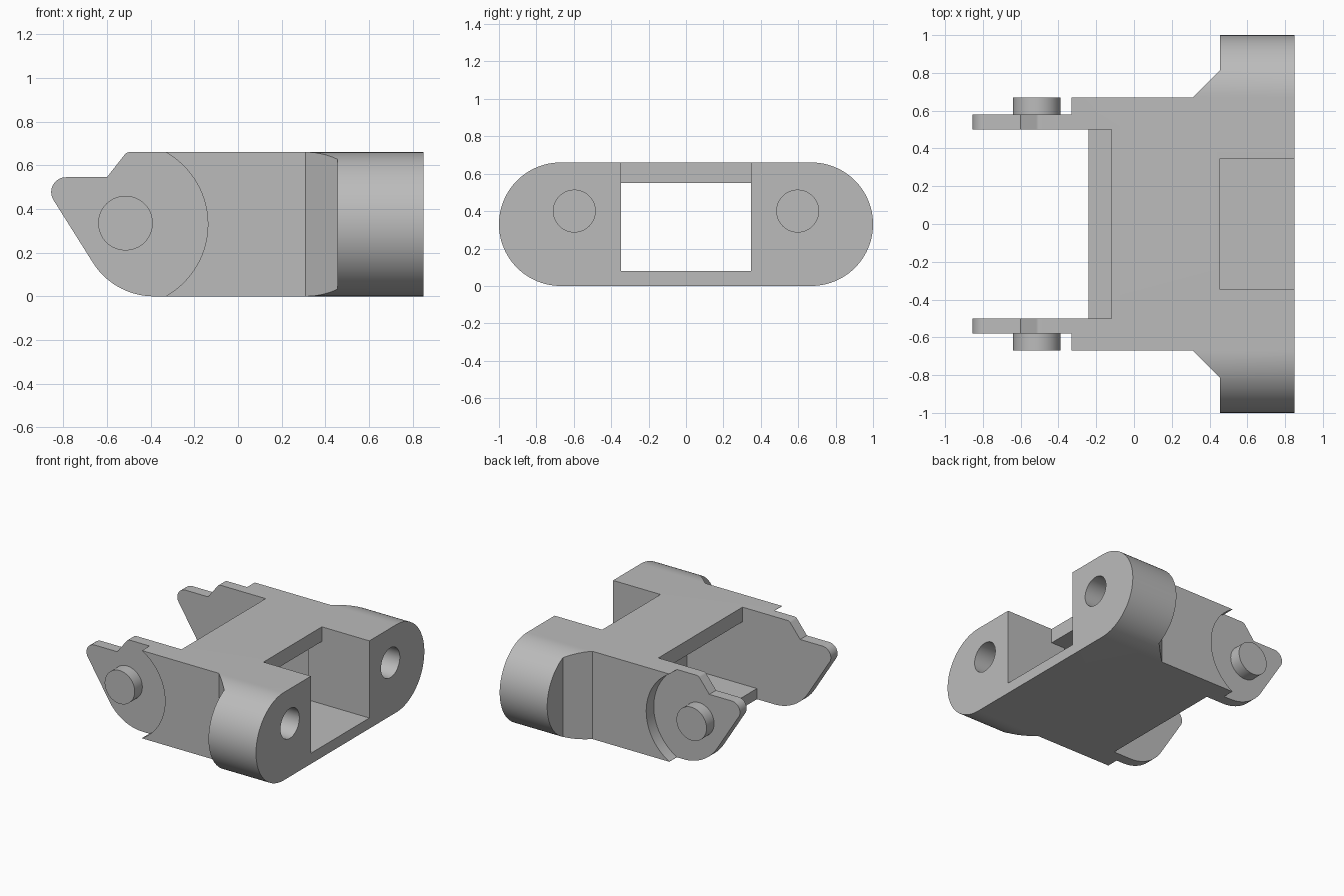
import bpy, bmesh, math

if "Cube" in bpy.data.objects:
    bpy.data.objects.remove(bpy.data.objects["Cube"])

grey = bpy.data.materials.new("plain grey")
grey.use_nodes = True
grey.diffuse_color = (0.5, 0.5, 0.5, 1)
grey.node_tree.nodes["Principled BSDF"].inputs["Base Color"].default_value = (0.5, 0.5, 0.5, 1)

H, R = 0.66, 0.33           # overall height, rounded end radius
PIN_X, PIN_Z = -0.515, 0.33


def arc(u, v, r, start, end, n=24):
    """Points on an arc, angles in degrees."""
    angles = [math.radians(start + (end - start) * i / n) for i in range(n + 1)]
    return [(u + r * math.cos(a), v + r * math.sin(a)) for a in angles]


def disc(u, v, r, n=64):
    return arc(u, v, r, 0, 360, n)[:-1]


def rect(u0, u1, v0, v1):
    return [(u0, v0), (u1, v0), (u1, v1), (u0, v1)]


def prism(name, points, axis, lo, hi):
    """Extrude a flat outline along one axis."""
    place = {"x": lambda u, v, w: (w, u, v),
             "y": lambda u, v, w: (u, w, v),
             "z": lambda u, v, w: (u, v, w)}[axis]
    bm = bmesh.new()
    base = bm.faces.new([bm.verts.new(place(u, v, lo)) for u, v in points])
    top = bmesh.ops.extrude_face_region(bm, geom=[base])["geom"]
    verts = [g for g in top if isinstance(g, bmesh.types.BMVert)]
    bmesh.ops.translate(bm, verts=verts, vec=place(0, 0, hi - lo))
    bmesh.ops.recalc_face_normals(bm, faces=bm.faces)
    mesh = bpy.data.meshes.new(name)
    bm.to_mesh(mesh)
    bm.free()
    mesh.materials.append(grey)
    obj = bpy.data.objects.new(name, mesh)
    bpy.context.collection.objects.link(obj)
    return obj


def combine(target, tool, operation):
    """Apply a boolean and discard the tool."""
    mod = target.modifiers.new("cut", "BOOLEAN")
    mod.operation, mod.solver, mod.object = operation, "EXACT", tool
    bpy.context.view_layer.objects.active = target
    bpy.ops.object.modifier_apply(modifier=mod.name)
    bpy.data.objects.remove(tool)


def smooth(obj):
    bpy.ops.object.select_all(action="DESELECT")
    obj.select_set(True)
    bpy.context.view_layer.objects.active = obj
    bpy.ops.object.shade_smooth_by_angle(angle=math.radians(20))


# Body: plan outline intersected with a rounded end section
half = [(-0.24, 0.5), (-0.33, 0.5), (-0.33, 0.67), (0.31, 0.67),
        (0.455, 0.813), (0.455, 1.1), (0.85, 1.1)]
plan = half + [(x, -y) for x, y in reversed(half)]
body = prism("body", plan, "z", -0.1, H + 0.1)
section = arc(0.67, R, R, -90, 90, 48) + arc(-0.67, R, R, 90, 270, 48)
combine(body, prism("section", section, "x", -1, 0.85), "INTERSECT")

# Hollow interior, shorter top plate, open pocket and through window
cuts = [
    prism("hollow", rect(-0.5, 0.34, -0.5, 0.5), "z", 0.08, 0.55),
    prism("top_notch", rect(-0.5, -0.12, -0.5, 0.5), "z", 0.08, H + 0.2),
    prism("pocket", rect(0.455, 1, -0.347, 0.347), "z", 0.08, H + 0.2),
    prism("window", rect(0.2, 0.6, -0.347, 0.347), "z", 0.08, 0.55),
]
# Blind end holes and round side recesses
for s in (-1, 1):
    cuts.append(prism("end_hole", disc(s * 0.597, 0.4, 0.112), "x", 0.45, 1))
    lo, hi = sorted((s * 0.58, s * 0.9))
    cuts.append(prism("recess", disc(PIN_X, PIN_Z, 0.377, 96), "y", lo, hi))
for cutter in cuts:
    combine(body, cutter, "DIFFERENCE")

# Latch arms joined to the body
arm_outline = ([(-0.25, 0), (-0.25, H), (-0.49, H)]
               + arc(-0.495, 0.63, 0.03, 90, 143, 6)
               + [(-0.6, 0.545)]
               + arc(-0.787, 0.477, 0.068, 90, 211, 16)
               + arc(-0.385, R, R, 211, 270, 20))
for s, side in ((-1, "right"), (1, "left")):
    lo, hi = sorted((s * 0.5, s * 0.58))
    combine(body, prism("arm", arm_outline, "y", lo, hi), "UNION")
    # Pivot pins
    lo, hi = sorted((s * 0.58, s * 0.67))
    smooth(prism(side + "_pivot_pin", disc(PIN_X, PIN_Z + 0.005, 0.125), "y", lo, hi))
smooth(body)
